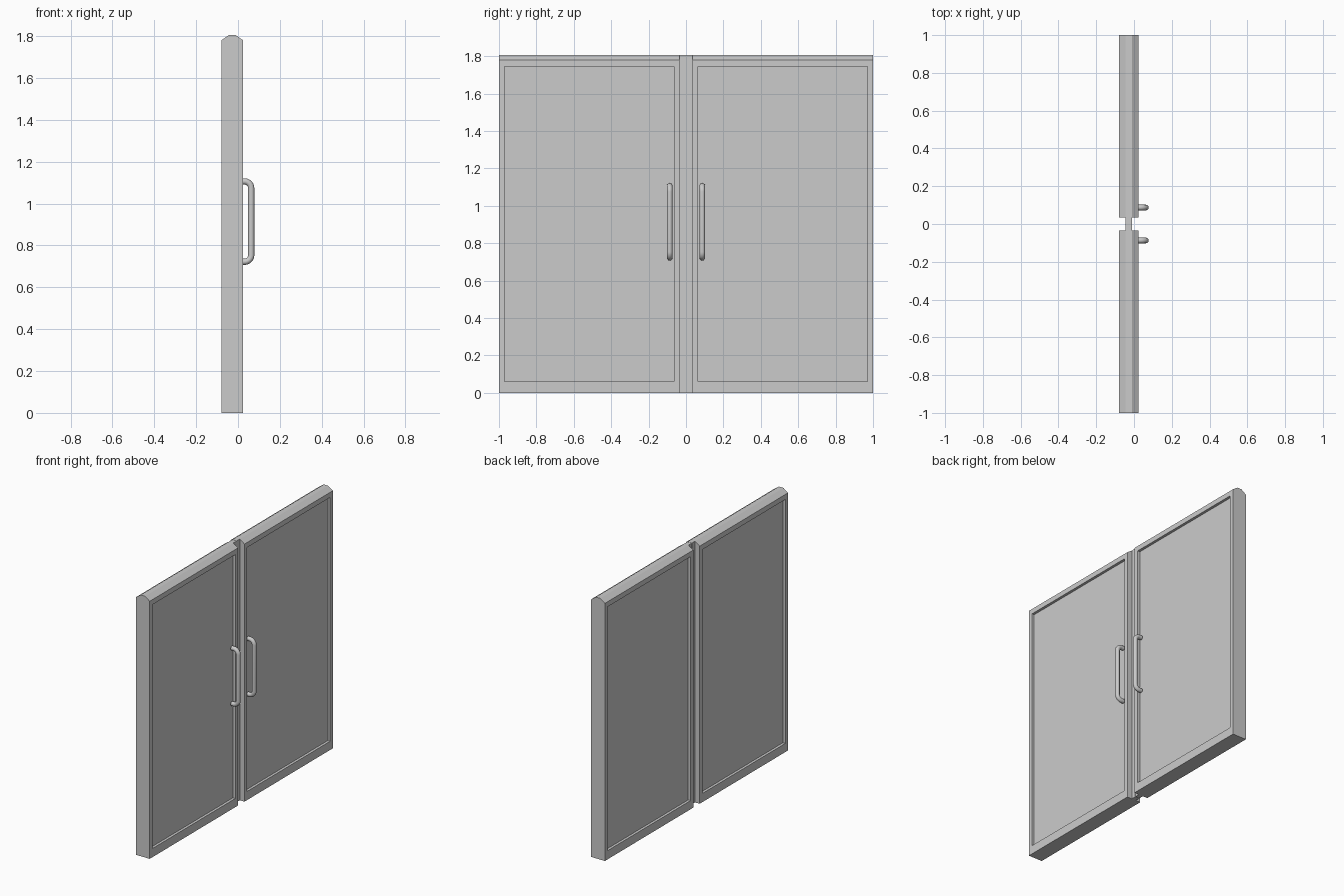
import bpy, bmesh, math
from mathutils import Vector

if "Cube" in bpy.data.objects:
    bpy.data.objects.remove(bpy.data.objects["Cube"])

BACK, FRONT = -0.08, 0.025          # door faces along x
INNER, OUTER = 0.035, 1.0           # door extent along y
TOP, SHOULDER = 1.805, 1.78


def finish(bm, name):
    bmesh.ops.recalc_face_normals(bm, faces=bm.faces)
    me = bpy.data.meshes.new(name)
    bm.to_mesh(me)
    bm.free()
    ob = bpy.data.objects.new(name, me)
    bpy.context.collection.objects.link(ob)
    return ob


def prism(profile, y0, y1):
    bm = bmesh.new()
    face = bm.faces.new([bm.verts.new((x, y0, z)) for x, z in profile])
    ext = bmesh.ops.extrude_face_region(bm, geom=[face])
    verts = [v for v in ext["geom"] if isinstance(v, bmesh.types.BMVert)]
    bmesh.ops.translate(bm, verts=verts, vec=(0, y1 - y0, 0))
    bmesh.ops.recalc_face_normals(bm, faces=bm.faces)
    return bm


def make_door(name, side):
    # slab with a bevelled top, panels sunk into both broad faces
    profile = [(BACK, 0), (FRONT, 0), (FRONT, SHOULDER), (-0.011, TOP),
               (-0.044, TOP), (BACK, SHOULDER)]
    bm = prism(profile, side * INNER, side * OUTER)
    for face in [f for f in bm.faces if abs(f.normal.x) > 0.99]:
        sign = 1 if face.normal.x > 0 else -1
        bmesh.ops.inset_individual(bm, faces=[face], thickness=0.03)
        for v in face.verts:
            v.co.y = side * (0.97 if abs(v.co.y) > 0.5 else 0.065)
            v.co.z = 1.745 if v.co.z > 0.9 else 0.06
        ext = bmesh.ops.extrude_discrete_faces(bm, faces=[face])
        for v in ext["faces"][0].verts:
            v.co.x -= sign * 0.018
    finish(bm, name)


def make_strip(name, side):
    # thin closing strip in the gap between the doors
    profile = [(-0.044, 0), (-0.011, 0), (-0.011, TOP), (-0.044, TOP)]
    finish(prism(profile, side * 0.001, side * INNER), name)


def make_handle(name, y):
    # bent tube pull handle
    x, z0, z1, r = 0.063, 0.722, 1.106, 0.032
    pts = [(FRONT - 0.01, z0)]
    for i in range(9):
        a = math.radians(-90 + i * 90 / 8)
        pts.append((x - r + r * math.cos(a), z0 + r + r * math.sin(a)))
    for i in range(9):
        a = math.radians(i * 90 / 8)
        pts.append((x - r + r * math.cos(a), z1 - r + r * math.sin(a)))
    pts.append((FRONT - 0.01, z1))
    cu = bpy.data.curves.new(name, "CURVE")
    cu.dimensions = "3D"
    cu.bevel_depth = 0.015
    cu.bevel_resolution = 4
    cu.use_fill_caps = True
    sp = cu.splines.new("POLY")
    sp.points.add(len(pts) - 1)
    for p, (px, pz) in zip(sp.points, pts):
        p.co = (px, y, pz, 1)
    sp.use_smooth = True
    ob = bpy.data.objects.new(name, cu)
    bpy.context.collection.objects.link(ob)


for label, side in (("left", -1), ("right", 1)):
    make_door(label + "_door", side)
    make_strip(label + "_closing_strip", side)
    make_handle(label + "_handle", side * 0.087)
